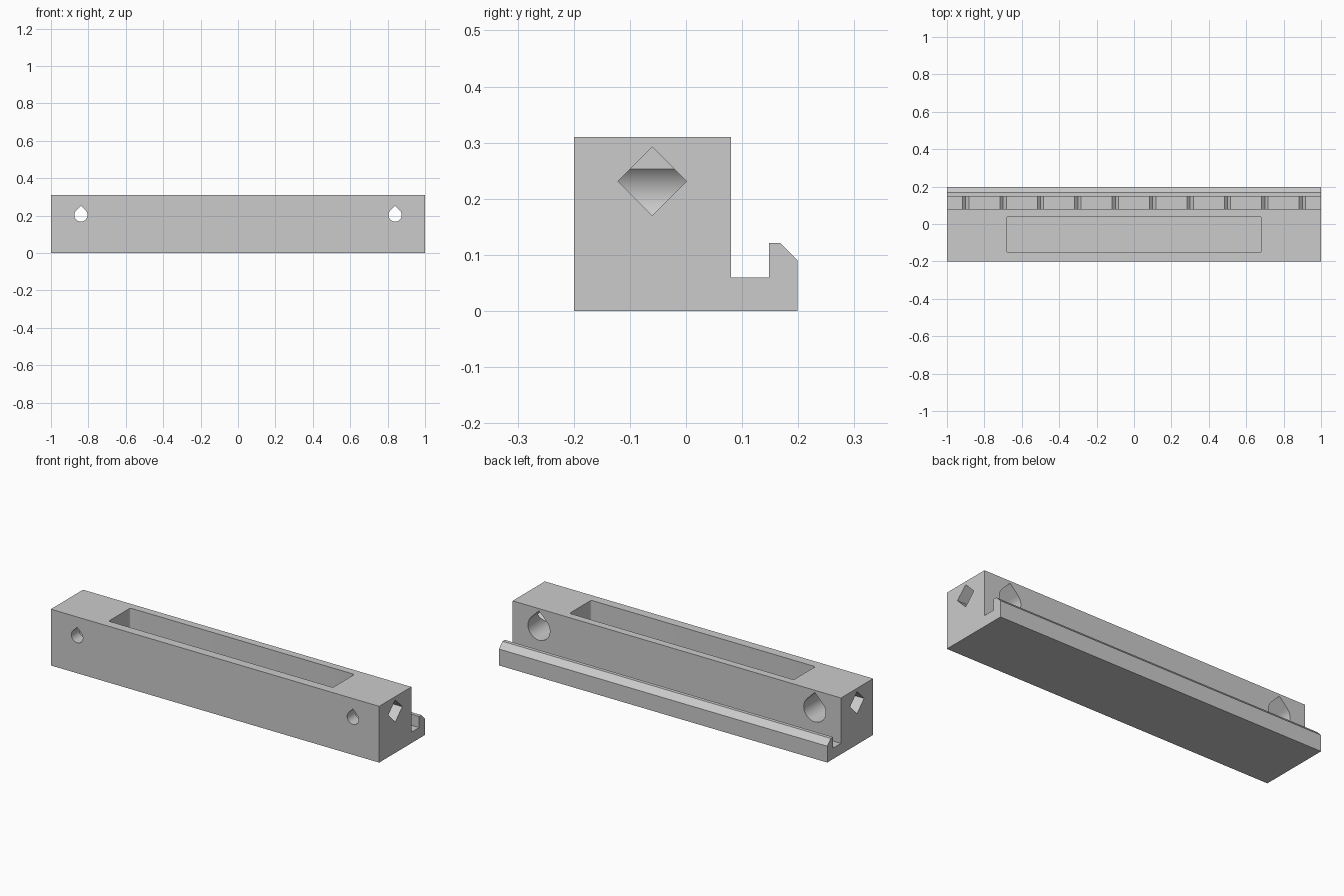
import bpy
import bmesh
from math import cos, sin, pi, radians
from mathutils import Vector

if "Cube" in bpy.data.objects:
    bpy.data.objects.remove(bpy.data.objects["Cube"], do_unlink=True)

grey = bpy.data.materials.new("plain grey")
grey.use_nodes = True
colour = (0.6, 0.6, 0.6, 1)
grey.diffuse_color = colour
grey.node_tree.nodes["Principled BSDF"].inputs["Base Color"].default_value = colour


def prism(name, outline, axis, start, end):
    """Extrude a flat outline along an axis (the other two axes in order)."""
    bm = bmesh.new()
    verts = []
    for p in outline:
        co = list(p)
        co.insert(axis, start)
        verts.append(bm.verts.new(co))
    face = bm.faces.new(verts)
    geo = bmesh.ops.extrude_face_region(bm, geom=[face])["geom"]
    shift = Vector((0, 0, 0))
    shift[axis] = end - start
    moved = [g for g in geo if isinstance(g, bmesh.types.BMVert)]
    bmesh.ops.translate(bm, verts=moved, vec=shift)
    bmesh.ops.recalc_face_normals(bm, faces=bm.faces)
    mesh = bpy.data.meshes.new(name)
    bm.to_mesh(mesh)
    bm.free()
    mesh.materials.append(grey)
    obj = bpy.data.objects.new(name, mesh)
    bpy.context.collection.objects.link(obj)
    return obj


def teardrop(x, z, r, steps=36):
    """Round hole outline with a 45 degree peak on top."""
    arc = [radians(135 + 270 * i / steps) for i in range(steps + 1)]
    return [(x + r * cos(a), z + r * sin(a)) for a in arc] + [(x, z + r * 2 ** 0.5)]


def rounded_rect(x, y0, y1, r, steps=6):
    corners = [(x - r, y1 - r), (r - x, y1 - r), (r - x, y0 + r), (x - r, y0 + r)]
    return [(cx + r * cos(a), cy + r * sin(a))
            for k, (cx, cy) in enumerate(corners)
            for a in [pi / 2 * (k + i / steps) for i in range(steps + 1)]]


def diamond(cx, cy, h, v):
    return [(cx - h, cy), (cx, cy - v), (cx + h, cy), (cx, cy + v)]


# Main block with the hooked rail along the back
section = [(-0.2, 0), (0.199, 0), (0.199, 0.09), (0.168, 0.121),
           (0.148, 0.121), (0.148, 0.06), (0.08, 0.06), (0.08, 0.31), (-0.2, 0.31)]
body = prism("rail_block", section, 0, -1, 1)

# Long pocket in the top
cutters = [prism("pocket_cutter", rounded_rect(0.683, -0.15, 0.038, 0.01), 2, 0.06, 0.4)]

for side in (-1, 1):
    # Screw holes, with wide recesses from the back
    cutters.append(prism("recess_cutter", teardrop(side * 0.84, 0.203, 0.067), 1, -0.13, 0.3))
    cutters.append(prism("screw_cutter", teardrop(side * 0.84, 0.203, 0.035), 1, -0.3, 0))
    # Diamond tunnels from the ends into the recesses
    cutters.append(prism("tunnel_cutter", diamond(-0.06, 0.231, 0.061, 0.061),
                         0, side * 0.795, side * 1.1))

# Small notches across the channel floor
for i in range(10):
    cutters.append(prism("notch_cutter", diamond(-0.9 + 0.2 * i, 0.06, 0.017, 0.017),
                         1, 0.0803, 0.1477))

for cutter in cutters:
    cutter.hide_render = True
    mod = body.modifiers.new(cutter.name, "BOOLEAN")
    mod.operation = "DIFFERENCE"
    mod.solver = "EXACT"
    mod.object = cutter

# Bake the cuts and drop the cutters
graph = bpy.context.evaluated_depsgraph_get()
cut_mesh = bpy.data.meshes.new_from_object(body.evaluated_get(graph))
body.modifiers.clear()
body.data = cut_mesh
for cutter in cutters:
    bpy.data.objects.remove(cutter, do_unlink=True)

bpy.ops.object.select_all(action="DESELECT")
body.select_set(True)
bpy.context.view_layer.objects.active = body
bpy.ops.object.shade_smooth_by_angle(angle=radians(30))
